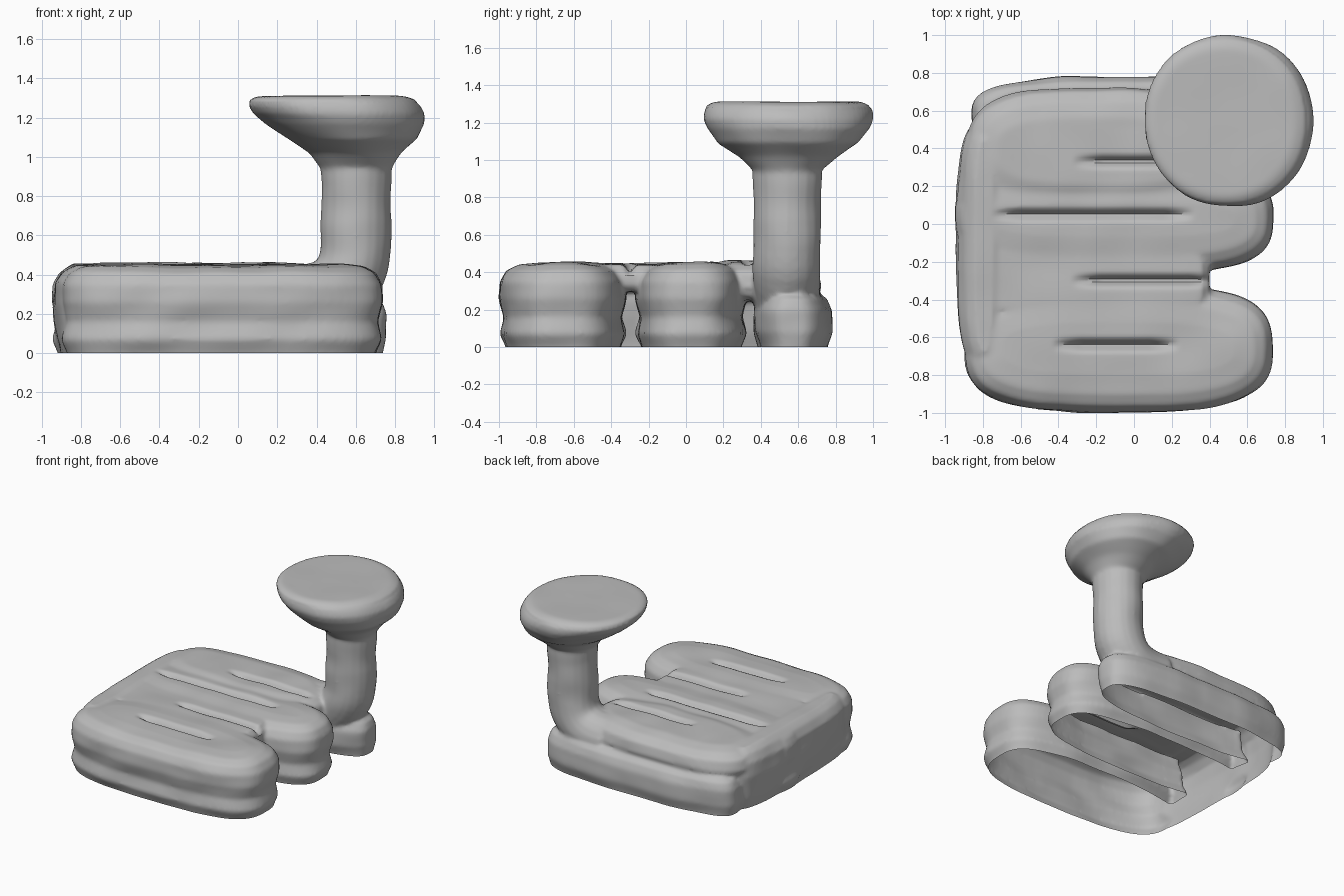
import bpy, bmesh, math
from mathutils import Vector, noise

cube = bpy.data.objects.get("Cube")
if cube:
    bpy.data.objects.remove(cube, do_unlink=True)

bm = bmesh.new()


def loft(rings, power, sides=64):
    """Stack closed superellipse rings: (x0, x1, y0, y1, z)."""
    loops = []
    for x0, x1, y0, y1, z in rings:
        loop = []
        for i in range(sides):
            a = 2 * math.pi * i / sides
            c, s = math.cos(a), math.sin(a)
            u = math.copysign(abs(c) ** (2 / power), c)
            v = math.copysign(abs(s) ** (2 / power), s)
            loop.append(bm.verts.new((((x0 + x1) + (x1 - x0) * u) / 2,
                                      ((y0 + y1) + (y1 - y0) * v) / 2, z)))
        loops.append(loop)
    for low, high in zip(loops, loops[1:]):
        for i in range(sides):
            j = (i + 1) % sides
            bm.faces.new((low[i], low[j], high[j], high[i]))
    bm.faces.new(loops[0][::-1])
    bm.faces.new(loops[-1])


def lobe(x0, x1, y0, y1, profile, power=3):
    """Soft block whose outline is inset by the profile (z, inset)."""
    loft([(x0 + d, x1 - d, y0 + d, y1 - d, z) for z, d in profile], power)


# Three lobes of the base, pinched at the waist
full = [(-.1, .05), (0, .035), (.07, .005), (.16, .025), (.26, 0),
        (.35, .005), (.41, .04), (.44, .1), (.45, .2)]
lower = [(-.1, .03), (0, .025), (.08, 0), (.2, 0), (.26, .025), (.29, .08)]
lobe(-.9, .735, -1.0, -.318, full)
lobe(-.95, .74, -.272, .325, full)
lobe(-.86, .76, .365, .78, lower)

# Outer left wall, web closing the slit, and the coil over the back lobe
wall = [(-.1, .05), (0, .04), (.08, .02), (.25, 0), (.36, .01), (.42, .05), (.45, .1)]
bridge = [(.3, .03), (.33, 0), (.4, 0), (.44, .04)]
upper = [(.25, .06), (.27, .02), (.32, 0), (.4, .02), (.44, .08), (.46, .16)]
lobe(-.945, -.64, -.78, .55, wall)
lobe(-.88, .4, -.5, -.1, bridge, 6)
lobe(-.89, .5, .05, .725, upper)

# Round tube that leaves the base and bends upward
curve = bpy.data.curves.new("tube_path", "CURVE")
curve.dimensions = "3D"
curve.bevel_depth = .18
curve.bevel_resolution = 8
curve.use_fill_caps = True
path = curve.splines.new("BEZIER")
path.bezier_points.add(2)
for p, co, left, right in zip(
        path.bezier_points,
        [(.25, .54, .27), (.6, .54, .6), (.605, .54, 1.05)],
        [(.15, .54, .27), (.6, .54, .4), (.605, .54, .95)],
        [(.54, .54, .26), (.6, .54, .75), (.605, .54, 1.1)]):
    p.co, p.handle_left, p.handle_right = co, left, right
tube = bpy.data.objects.new("tube_path", curve)
bpy.context.collection.objects.link(tube)
tube_mesh = bpy.data.meshes.new_from_object(
    tube.evaluated_get(bpy.context.evaluated_depsgraph_get()))
bm.from_mesh(tube_mesh)
bpy.data.objects.remove(tube, do_unlink=True)
bpy.data.meshes.remove(tube_mesh)

# Flared flat-topped head, leaning out over the base
loft([(.42, .79, .36, .72, .95), (.37, .84, .29, .81, 1.02),
      (.27, .915, .175, .925, 1.09), (.14, .95, .115, .985, 1.17),
      (.075, .95, .09, 1.0, 1.22), (.05, .93, .095, .995, 1.26),
      (.06, .9, .11, .975, 1.295), (.1, .85, .15, .93, 1.311)], 2.1)

bmesh.ops.recalc_face_normals(bm, faces=bm.faces)
mesh = bpy.data.meshes.new("lobed_base_with_stem")
bm.to_mesh(mesh)
bm.free()
body = bpy.data.objects.new("lobed_base_with_stem", mesh)
bpy.context.collection.objects.link(body)
bpy.context.view_layer.objects.active = body
body.select_set(True)

# Fuse the parts into one soft skin
remesh = body.modifiers.new("fuse", "REMESH")
remesh.mode = "VOXEL"
remesh.voxel_size = .015
soften = body.modifiers.new("soften", "SMOOTH")
soften.factor = .5
soften.iterations = 4
for name in ("fuse", "soften"):
    bpy.ops.object.modifier_apply(modifier=name)

# Hand-shaped lumps, creases along the top, and an open underside
grooves = [(-.64, -.43, .24, .06), (-.3, -.33, .45, .06),
           (.05, -.75, .32, .05), (.33, -.32, .42, .05)]
bm = bmesh.new()
bm.from_mesh(body.data)
bm.normal_update()
moves = []
for v in bm.verts:
    x, y, z = v.co
    lump = noise.noise(Vector((x * 4, y * 4, z * 6)))
    head_top = z > 1.28
    move = v.normal * lump * (.004 if head_top else .011)
    if .36 < z < .5 and v.normal.z > .3:
        for gy, x0, x1, depth in grooves:
            end = max(0, min(1, (x - x0) / .15, (x1 - x) / .15))
            move.z -= depth * end * math.exp(-((y - gy) / .022) ** 2)
    moves.append(move)
for v, move in zip(bm.verts, moves):
    v.co += move
bmesh.ops.bisect_plane(bm, geom=bm.verts[:] + bm.edges[:] + bm.faces[:],
                       plane_co=(0, 0, 0), plane_no=(0, 0, 1),
                       clear_inner=True)
bm.to_mesh(body.data)
bm.free()

clay = bpy.data.materials.new("grey_clay")
clay.use_nodes = True
clay.diffuse_color = (.5, .5, .5, 1)
clay.node_tree.nodes["Principled BSDF"].inputs["Base Color"].default_value = (.5, .5, .5, 1)
body.data.materials.clear()
body.data.materials.append(clay)
bpy.ops.object.shade_smooth_by_angle(angle=math.radians(50))
